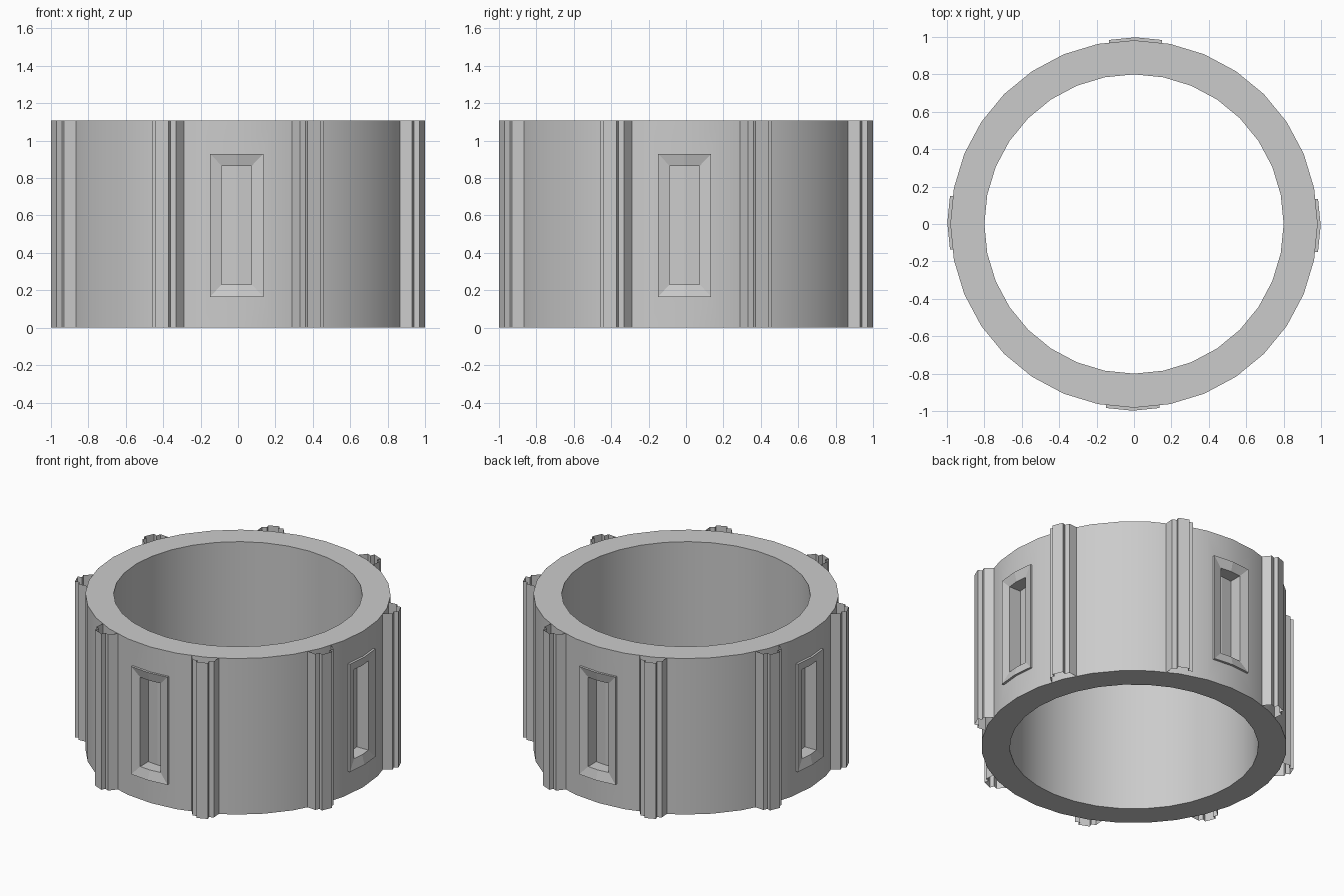
import bpy, bmesh, math
from mathutils import Matrix, Vector

cube = bpy.data.objects.get("Cube")
if cube:
    bpy.data.objects.remove(cube)

HEIGHT, OUTER, INNER, SIDES = 1.107, 0.982, 0.8, 32

grey = bpy.data.materials.new("light_grey")
grey.use_nodes = True
colour = (0.6, 0.6, 0.6, 1)
grey.diffuse_color = colour
grey.node_tree.nodes["Principled BSDF"].inputs["Base Color"].default_value = colour


def make_object(name, bm, angle=0.0):
    bm.transform(Matrix.Rotation(angle, 4, "Z"))
    mesh = bpy.data.meshes.new(name)
    bm.to_mesh(mesh)
    bm.free()
    mesh.materials.append(grey)
    obj = bpy.data.objects.new(name, mesh)
    bpy.context.collection.objects.link(obj)
    return obj


def bridge(bm, first, second, closed=True):
    n = len(first)
    for i in range(n if closed else n - 1):
        j = (i + 1) % n
        bm.faces.new((first[i], first[j], second[j], second[i]))


# Plain ring body, a closed band of rectangular section
bm = bmesh.new()
loops = []
for r, z in ((OUTER, 0), (OUTER, HEIGHT), (INNER, HEIGHT), (INNER, 0)):
    loops.append([bm.verts.new((r * math.sin(math.tau * i / SIDES),
                                -r * math.cos(math.tau * i / SIDES), z))
                  for i in range(SIDES)])
for k in range(4):
    bridge(bm, loops[k], loops[(k + 1) % 4])
bmesh.ops.recalc_face_normals(bm, faces=bm.faces)
ring = make_object("ring_body", bm)

# Sockets in the ring that receive the four window niches
bm = bmesh.new()
for k in range(4):
    box = bmesh.ops.create_cube(bm, size=1)["verts"]
    place = (Matrix.Rotation(k * math.pi / 2, 4, "Z")
             @ Matrix.Translation((-0.007, -0.98, 0.548))
             @ Matrix.Diagonal((0.26, 0.24, 0.74, 1)))
    bmesh.ops.transform(bm, matrix=place, verts=box)
cutter = make_object("socket_cutter", bm)
cutter.hide_render = True
cut = ring.modifiers.new("sockets", "BOOLEAN")
cut.object = cutter
cut.solver = "EXACT"
bpy.context.view_layer.objects.active = ring
ring.select_set(True)
bpy.ops.object.modifier_apply(modifier=cut.name)
bpy.data.objects.remove(cutter)
bpy.ops.object.shade_smooth_by_angle(angle=math.radians(30))


# Raised window frame sloping in to a recessed niche: half width, bottom, top, depth
def window(name, angle):
    bm = bmesh.new()
    steps = ((0.142, 0.165, 0.93, 0.965), (0.142, 0.165, 0.93, 0.998),
             (0.08, 0.232, 0.865, 0.98), (0.08, 0.232, 0.865, 0.89))
    rims = []
    for w, low, high, r in steps:
        outline = [(-w, low), (0, low), (w, low), (w, high), (0, high), (-w, high)]
        rims.append([bm.verts.new((x - 0.007, -r + 0.1 * abs(x), z)) for x, z in outline])
    for a, b in zip(rims, rims[1:]):
        bridge(bm, a, b)
    back = rims[-1]
    bm.faces.new((back[0], back[1], back[4], back[5]))
    bm.faces.new((back[1], back[2], back[3], back[4]))
    for f in bm.faces:
        f.normal_update()
    make_object(name, bm, angle)


# Stepped pilaster strip, open at both ends
def pilaster(name, angle):
    bm = bmesh.new()
    half = [(0.092, 0.965), (0.07, 1.035), (0.038, 1.035), (0.038, 1.065)]
    profile = [(-t, r) for t, r in half] + [(t, r) for t, r in reversed(half)]
    low = [bm.verts.new((t, -r, 0)) for t, r in profile]
    high = [bm.verts.new((t, -r, HEIGHT)) for t, r in profile]
    bridge(bm, low, high, closed=False)
    make_object(name, bm, angle)


for k, side in enumerate(("front", "left", "back", "right")):
    window(f"window_{side}", k * math.pi / 2)
for k in range(8):
    pilaster(f"pilaster_{k + 1}", math.radians(22.5 + 45 * k))
